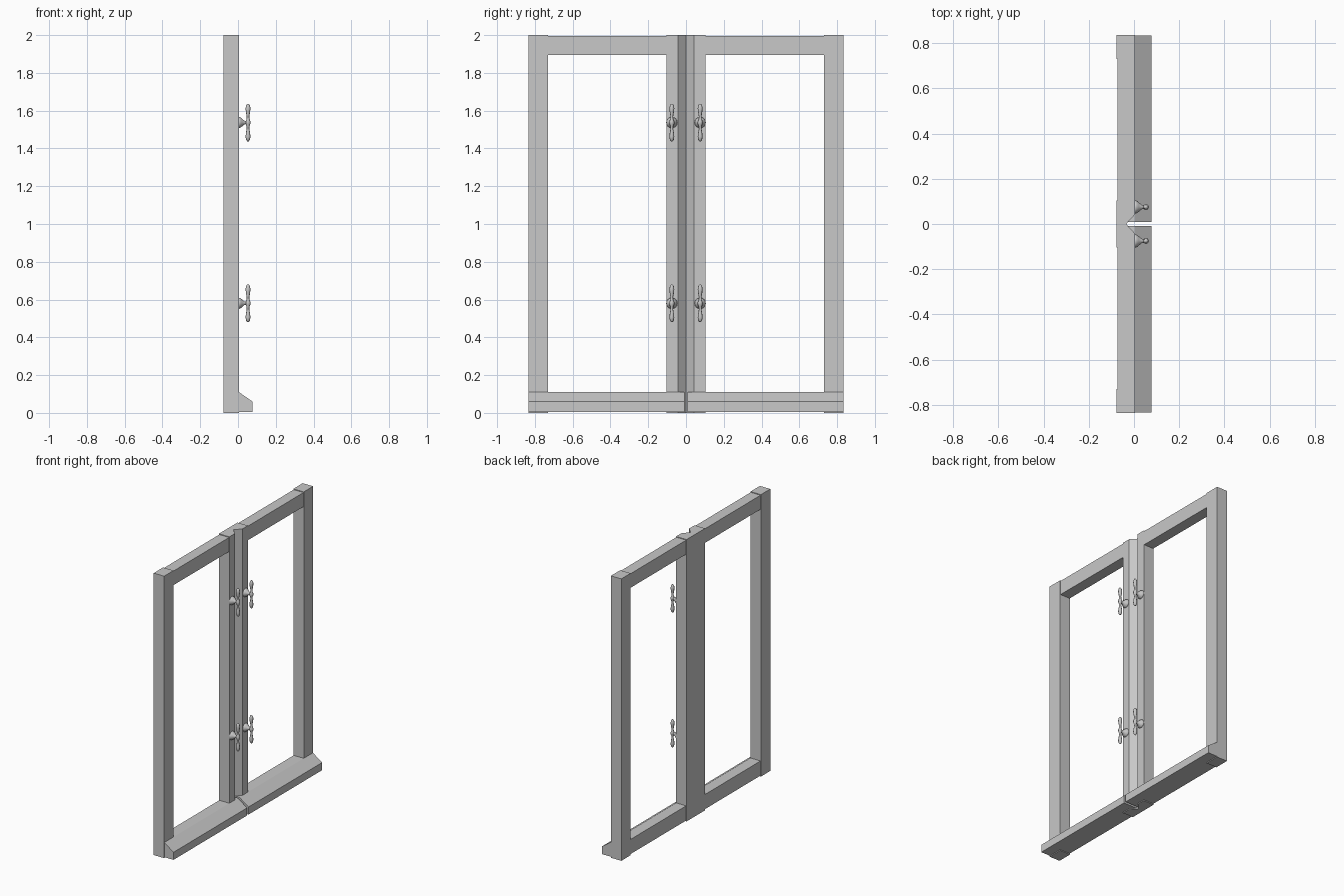
import bpy
import bmesh
import math
from mathutils import Matrix, Vector

cube = bpy.data.objects.get("Cube")
if cube:
    bpy.data.objects.remove(cube, do_unlink=True)

# Single plain grey
grey = bpy.data.materials.new("plain grey")
grey.use_nodes = True
colour = (0.58, 0.58, 0.58, 1)
grey.diffuse_color = colour
grey.node_tree.nodes["Principled BSDF"].inputs["Base Color"].default_value = colour


def finish(name, bm, smooth=False):
    bmesh.ops.recalc_face_normals(bm, faces=bm.faces)
    mesh = bpy.data.meshes.new(name)
    bm.to_mesh(mesh)
    bm.free()
    mesh.materials.append(grey)
    obj = bpy.data.objects.new(name, mesh)
    bpy.context.collection.objects.link(obj)
    if smooth:
        for face in mesh.polygons:
            face.use_smooth = True
    return obj


def prism(name, points, offset):
    """Extrude a closed outline of 3D points along an offset."""
    bm = bmesh.new()
    face = bm.faces.new([bm.verts.new(p) for p in points])
    result = bmesh.ops.extrude_face_region(bm, geom=[face], use_keep_orig=True)
    verts = [g for g in result["geom"] if isinstance(g, bmesh.types.BMVert)]
    bmesh.ops.translate(bm, verts=verts, vec=offset)
    return finish(name, bm)


def box(name, low, high):
    (x0, y0, z0), (x1, y1, z1) = low, high
    outline = [(x0, y0, z0), (x1, y0, z0), (x1, y1, z0), (x0, y1, z0)]
    return prism(name, outline, Vector((0, 0, z1 - z0)))


def turned(name, profile, sides, matrix):
    """Spin a (radius, height) profile around local z, then place it."""
    bm = bmesh.new()
    rings = []
    for radius, height in profile:
        rings.append([bm.verts.new((radius * math.cos(math.tau * i / sides),
                                    radius * math.sin(math.tau * i / sides), height))
                      for i in range(sides)])
    for a, b in zip(rings, rings[1:]):
        for i in range(sides):
            j = (i + 1) % sides
            bm.faces.new((a[i], a[j], b[j], b[i]))
    bm.faces.new(rings[0])
    bm.faces.new(rings[-1])
    bmesh.ops.transform(bm, matrix=matrix, verts=bm.verts)
    return finish(name, bm, True)


BACK, FRONT, HEIGHT = -0.077, 0.005, 2.0
OUTER, STILE, MEETING = 0.835, 0.73, 0.104

# Central post with a V groove
half = [(BACK, MEETING), (FRONT, MEETING), (FRONT, 0.043)]
outline = half + [(-0.035, 0)] + [(x, -y) for x, y in reversed(half)]
prism("center_post", [(x, y, 0) for x, y in outline], Vector((0, 0, HEIGHT)))

# Handle profiles
knob_profile = [(0.03, 0), (0.028, 0.008), (0.021, 0.018), (0.01, 0.03), (0.007, 0.05)]
lobe = [(0.004, 0.099), (0.010, 0.092), (0.013, 0.075), (0.011, 0.055),
        (0.007, 0.033), (0.008, 0.018), (0.013, 0.006)]
lever_profile = lobe + [(r, -h) for r, h in reversed(lobe)]

for side, label in ((1, "left"), (-1, "right")):
    # Outer stile and top rail
    box(f"{label}_outer_stile", (BACK, side * STILE, 0), (FRONT, side * OUTER, HEIGHT))
    box(f"{label}_top_rail", (BACK + 0.003, side * 0.1, 1.895),
        (FRONT - 0.002, side * (STILE + 0.01), 1.995))

    # Bottom rail with sloping sill
    sill = [(BACK + 0.003, 0.006), (0.077, 0.006), (0.077, 0.06),
            (FRONT, 0.11), (BACK + 0.003, 0.11)]
    prism(f"{label}_bottom_sill", [(x, side * 0.008, z) for x, z in sill],
          Vector((0, side * 0.825, 0)))

    # Knobs and levers
    for z, level in ((0.58, "lower"), (1.537, "upper")):
        base = Matrix.Translation((FRONT - 0.002, side * 0.075, z))
        turned(f"{label}_{level}_knob", knob_profile, 16,
               base @ Matrix.Rotation(math.pi / 2, 4, "Y"))
        turned(f"{label}_{level}_lever", lever_profile, 8,
               Matrix.Translation((0.053, side * 0.075, z)))
